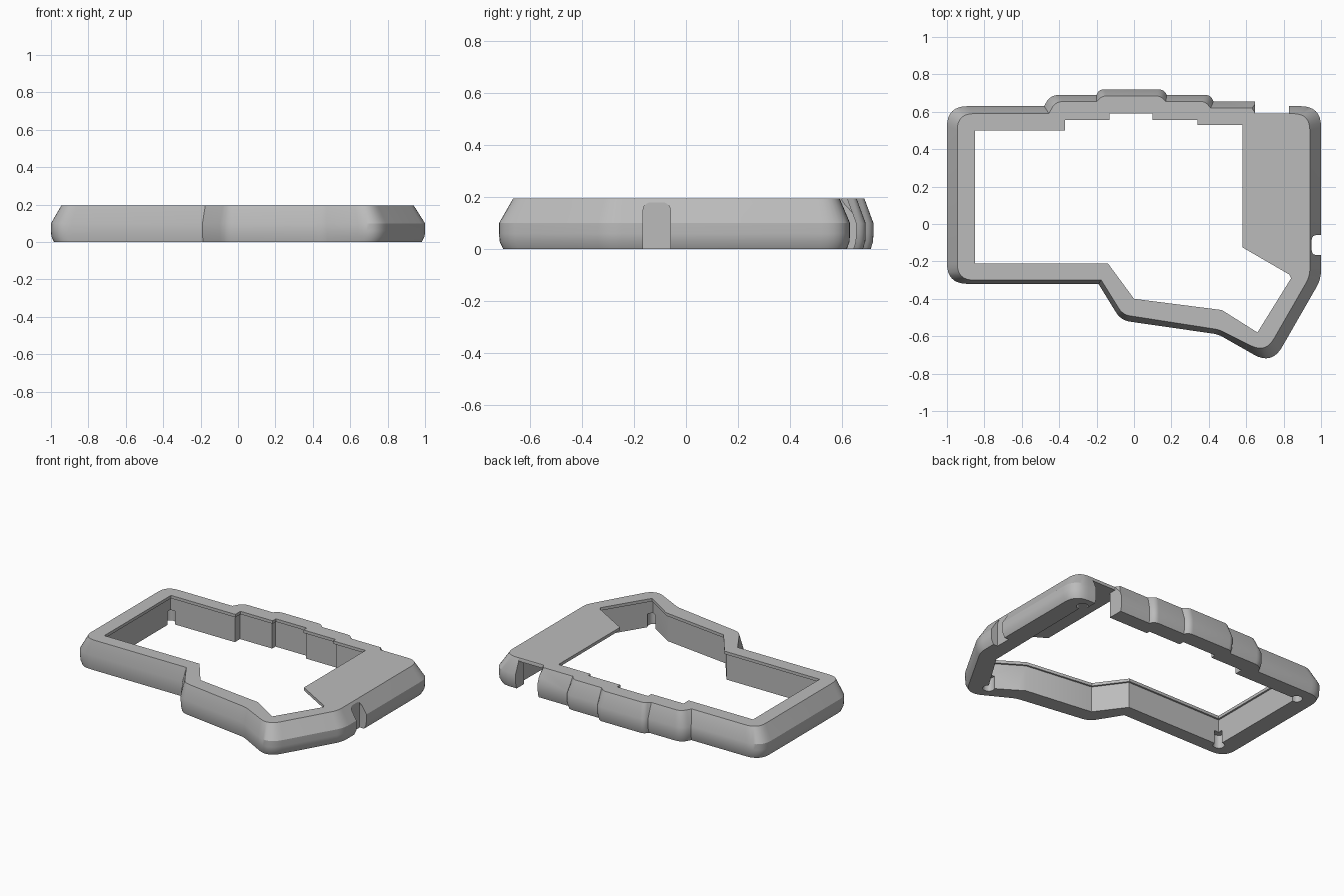
import bpy, bmesh
from mathutils import Vector

cube = bpy.data.objects.get("Cube")
if cube:
    bpy.data.objects.remove(cube, do_unlink=True)

grey = bpy.data.materials.new("light_grey")
grey.use_nodes = True
grey.diffuse_color = (0.5, 0.5, 0.5, 1)
grey.node_tree.nodes["Principled BSDF"].inputs["Base Color"].default_value = (0.5, 0.5, 0.5, 1)


def loft(name, rings):
    """Closed solid through rings of equal length."""
    bm = bmesh.new()
    loops = [[bm.verts.new(p) for p in ring] for ring in rings]
    n = len(loops[0])
    for low, high in zip(loops, loops[1:]):
        for i in range(n):
            j = (i + 1) % n
            bm.faces.new((low[i], low[j], high[j], high[i]))
    bm.faces.new(loops[0][::-1])
    bm.faces.new(loops[-1])
    bmesh.ops.recalc_face_normals(bm, faces=bm.faces)
    mesh = bpy.data.meshes.new(name)
    bm.to_mesh(mesh)
    bm.free()
    mesh.materials.append(grey)
    obj = bpy.data.objects.new(name, mesh)
    bpy.context.collection.objects.link(obj)
    return obj


def prism(name, outline, low, high, along_x=False):
    if along_x:
        return loft(name, [[(w, u, v) for u, v in outline] for w in (low, high)])
    return loft(name, [[(u, v, w) for u, v in outline] for w in (low, high)])


def box(x0, x1, y0, y1):
    return [(x0, y0), (x1, y0), (x1, y1), (x0, y1)]


def rounded(points, trims, steps=8):
    """Replace each trimmed corner with a curve."""
    out = []
    for i, p in enumerate(points):
        d = trims[i]
        if not d:
            out.append(p)
            continue
        a = p + (points[i - 1] - p).normalized() * d
        b = p + (points[(i + 1) % len(points)] - p).normalized() * d
        for k in range(steps + 1):
            t = k / steps
            out.append(a * (1 - t) ** 2 + p * 2 * t * (1 - t) + b * t * t)
    return out


def offset(outline, d):
    """Grow a counterclockwise outline outward."""
    pts = [Vector(p) for p in outline]
    out = []
    for i, p in enumerate(pts):
        e = (p - pts[i - 1]).normalized()
        f = (pts[(i + 1) % len(pts)] - p).normalized()
        n, m = Vector((e.y, -e.x)), Vector((f.y, -f.x))
        out.append(p + (n + m) * d / (1 + n.dot(m)))
    return out


# Outer shell corners: widest x, y, top x, y, corner trim
corners = [
    (-1, -.32, -.945, -.30, .11), (-.19, -.32, -.175, -.30, 0),
    (-.07, -.515, -.06, -.485, .05), (.45, -.59, .455, -.565, .03),
    (.737, -.753, .704, -.69, .11), (1, -.295, .94, -.28, .05),
    (1, .63, .94, .59, .11), (.67, .63, .65, .59, 0),
    (.66, .655, .63, .62, 0), (.425, .655, .41, .62, 0),
    (.41, .69, .38, .655, .03), (.175, .69, .17, .655, 0),
    (.16, .72, .14, .685, .03), (-.19, .72, -.17, .685, .03),
    (-.20, .69, -.20, .655, 0), (-.45, .69, -.42, .655, .05),
    (-.48, .63, -.455, .59, 0), (-1, .63, -.945, .59, .11),
]
trims = [c[4] for c in corners]
wide = rounded([Vector(c[:2]) for c in corners], trims)
top = rounded([Vector(c[2:4]) for c in corners], [d * .8 for d in trims])

# Wall profile: height and amount of lean toward the top outline
profile = [(0, .3), (.03, .04), (.06, 0), (.1, 0), (.195, 1)]
case = loft("case_shell", [[(*w.lerp(t, lean), z) for w, t in zip(wide, top)]
                           for z, lean in profile])

# Stepped key opening, and the wider cavity under the cover plate
left_part = [(.34, .53), (.34, .555), (.10, .555), (.10, .59), (-.13, .59),
             (-.13, .555), (-.37, .555), (-.37, .50), (-.85, .50),
             (-.85, -.21), (-.14, -.21), (0, -.40), (.47, -.46), (.66, -.58)]
opening = left_part + [(.84, -.29), (.83, -.27), (.58, -.125), (.58, .53)]
cavity = left_part + [(.84, -.29), (.85, .53)]
cutters = [
    prism("opening_cutter", opening, -.1, .3),
    prism("cavity_cutter", offset(cavity, .012), -.1, .175),
    # Cable port through the back wall
    prism("port_cutter", box(.648, .83, .5, .8), -.1, .172),
    prism("port_front_cutter", box(.648, .83, .592, .8), -.1, .3),
]

# Arched slot in the side wall
slot = rounded([Vector(p) for p in box(-.165, -.06, -.1, .18)], [0, 0, .035, .035], 5)
cutters.append(prism("side_slot_cutter", slot, .95, 1.2, along_x=True))

# Small round pockets in the inner corners
disc = rounded([Vector(p) for p in box(-.035, .035, -.035, .035)], [.034] * 4, 4)
for x, y in [(-.865, .515), (-.865, -.225), (.66, -.595), (.865, .54)]:
    cutters.append(prism("pocket_cutter", [(x + p.x, y + p.y) for p in disc], -.1, .09))

bpy.context.view_layer.objects.active = case
for cutter in cutters:
    cutter.hide_render = True
    mod = case.modifiers.new("cut", 'BOOLEAN')
    mod.operation = 'DIFFERENCE'
    mod.solver = 'EXACT'
    mod.object = cutter
    bpy.ops.object.modifier_apply(modifier=mod.name)
    bpy.data.objects.remove(cutter, do_unlink=True)

bpy.ops.object.select_all(action='DESELECT')
case.select_set(True)
bpy.ops.object.shade_smooth_by_angle(angle=0.5)
